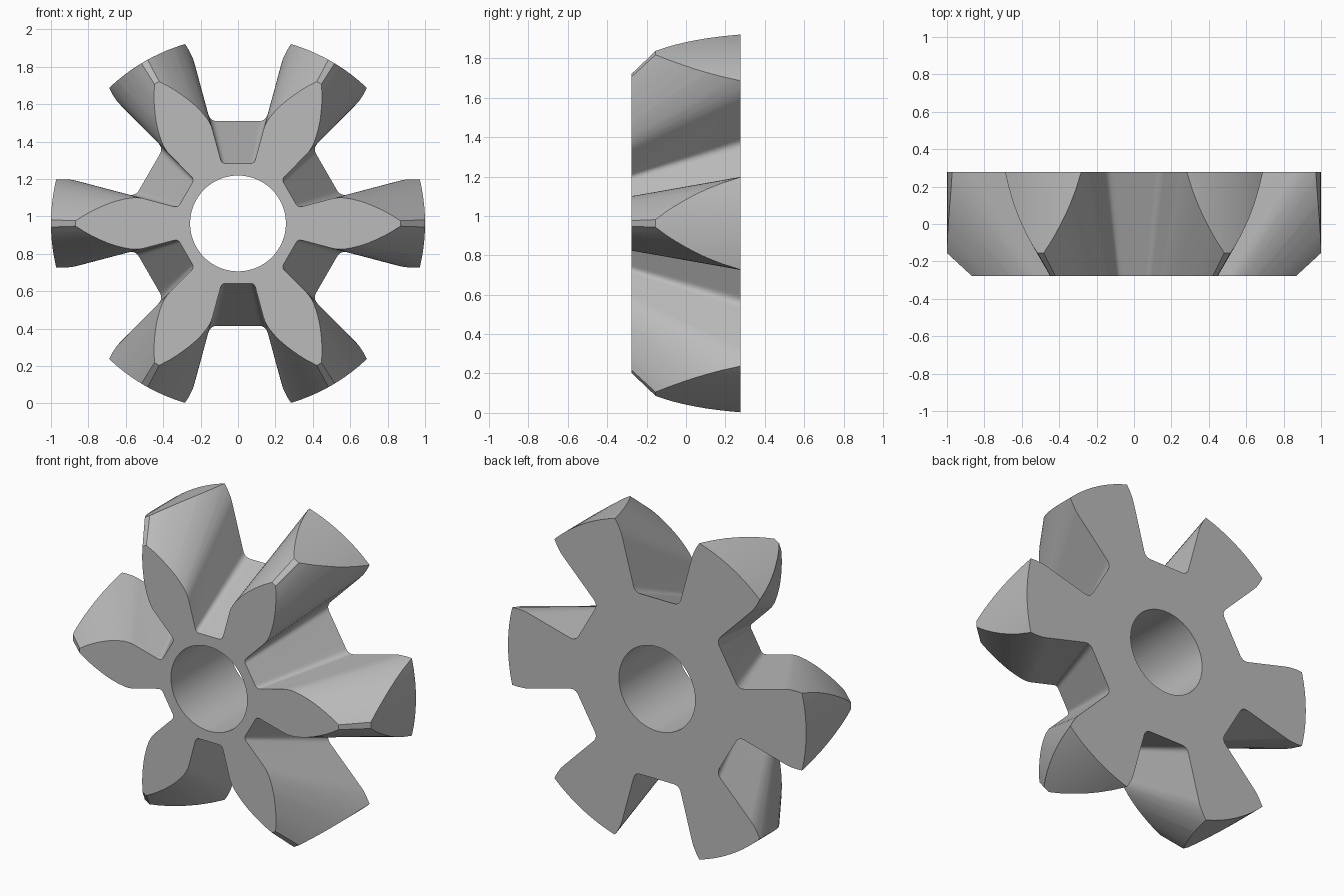
import bpy, bmesh, math
from mathutils import Vector, Matrix

cube = bpy.data.objects.get("Cube")
if cube:
    bpy.data.objects.remove(cube)

CENTRE_Z = 0.962
HALF = 0.277           # half thickness along y
APEX = -1.057          # y of the point every tooth flank tapers to
TEETH = 6

grey = bpy.data.materials.new("plain_grey")
grey.use_nodes = True
colour = (0.5, 0.5, 0.5, 1)
grey.diffuse_color = colour
grey.node_tree.nodes["Principled BSDF"].inputs["Base Color"].default_value = colour


def make_object(name, bm):
    bmesh.ops.recalc_face_normals(bm, faces=bm.faces)
    mesh = bpy.data.meshes.new(name)
    bm.to_mesh(mesh)
    bm.free()
    mesh.materials.append(grey)
    obj = bpy.data.objects.new(name, mesh)
    bpy.context.collection.objects.link(obj)
    return obj


def bridge(bm, rings):
    """Join neighbouring closed rings of vertices with quads."""
    for a, b in rings:
        n = len(a)
        for i in range(n):
            j = (i + 1) % n
            bm.faces.new((a[i], a[j], b[j], b[i]))


# Wheel blank: a bored disc with a chamfered front rim
def wheel_blank(segments=144):
    profile = [(0.256, -HALF), (0.868, -HALF), (1, -0.155), (1, HALF), (0.256, HALF)]
    bm = bmesh.new()
    rings = []
    for k in range(segments):
        a = math.tau * k / segments
        rings.append([bm.verts.new((r * math.cos(a), y, r * math.sin(a))) for r, y in profile])
    bridge(bm, [(rings[k], rings[(k + 1) % segments]) for k in range(segments)])
    return make_object("toothed_wheel", bm)


# Half outline of a gullet at the front face: floor, fillet, flank, curved tooth tip
def gullet_half():
    start, corner, end = Vector((0.064, 0.32)), Vector((0.087, 0.32)), Vector((0.093, 0.342))
    steps = 8
    pts = []
    for i in range(steps + 1):
        t = i / steps
        pts.append(start * (1 - t) ** 2 + corner * 2 * t * (1 - t) + end * t * t)
    # distance along the tooth axis, half width of the tooth
    flank = [(0.50, 0.132), (0.52, 0.1365), (0.545, 0.138), (0.57, 0.137), (0.615, 0.129),
             (0.66, 0.117), (0.70, 0.103), (0.74, 0.086), (0.78, 0.067), (0.82, 0.045),
             (0.87, 0.013), (0.95, -0.045), (1.1, -0.17)]
    turn = math.pi / TEETH
    for r, w in flank:
        pts.append(Vector((r * math.sin(turn) - w * math.cos(turn),
                           r * math.cos(turn) + w * math.sin(turn))))
    pts.append(Vector((0.8, 1.5)))
    return pts


# Conical gullet cutter, rotated to its place around the axle
def gullet_cutter(angle):
    half = gullet_half()
    outline = half + [Vector((-p.x, p.y)) for p in reversed(half)]
    bm = bmesh.new()
    rings = []
    for y in (-0.35, 0.35):
        s = (y - APEX) / (-HALF - APEX)
        rings.append([bm.verts.new((p.x * s, y, p.y * s)) for p in outline])
    bridge(bm, [rings])
    for ring in rings:
        bm.faces.new(ring)
    bm.transform(Matrix.Rotation(angle, 4, "Y"))
    cutter = make_object("gullet_cutter", bm)
    cutter.hide_render = True
    return cutter


wheel = wheel_blank()
bpy.context.view_layer.objects.active = wheel
for k in range(TEETH):
    cutter = gullet_cutter(math.tau * k / TEETH)
    mod = wheel.modifiers.new("gullet", "BOOLEAN")
    mod.operation = "DIFFERENCE"
    mod.solver = "EXACT"
    mod.object = cutter
    bpy.ops.object.modifier_apply(modifier=mod.name)
    bpy.data.objects.remove(cutter)

# Stand the wheel on the floor and keep its edges crisp
wheel.location.z = CENTRE_Z
bpy.ops.object.select_all(action="DESELECT")
wheel.select_set(True)
bpy.ops.object.shade_smooth_by_angle(angle=math.radians(25))
